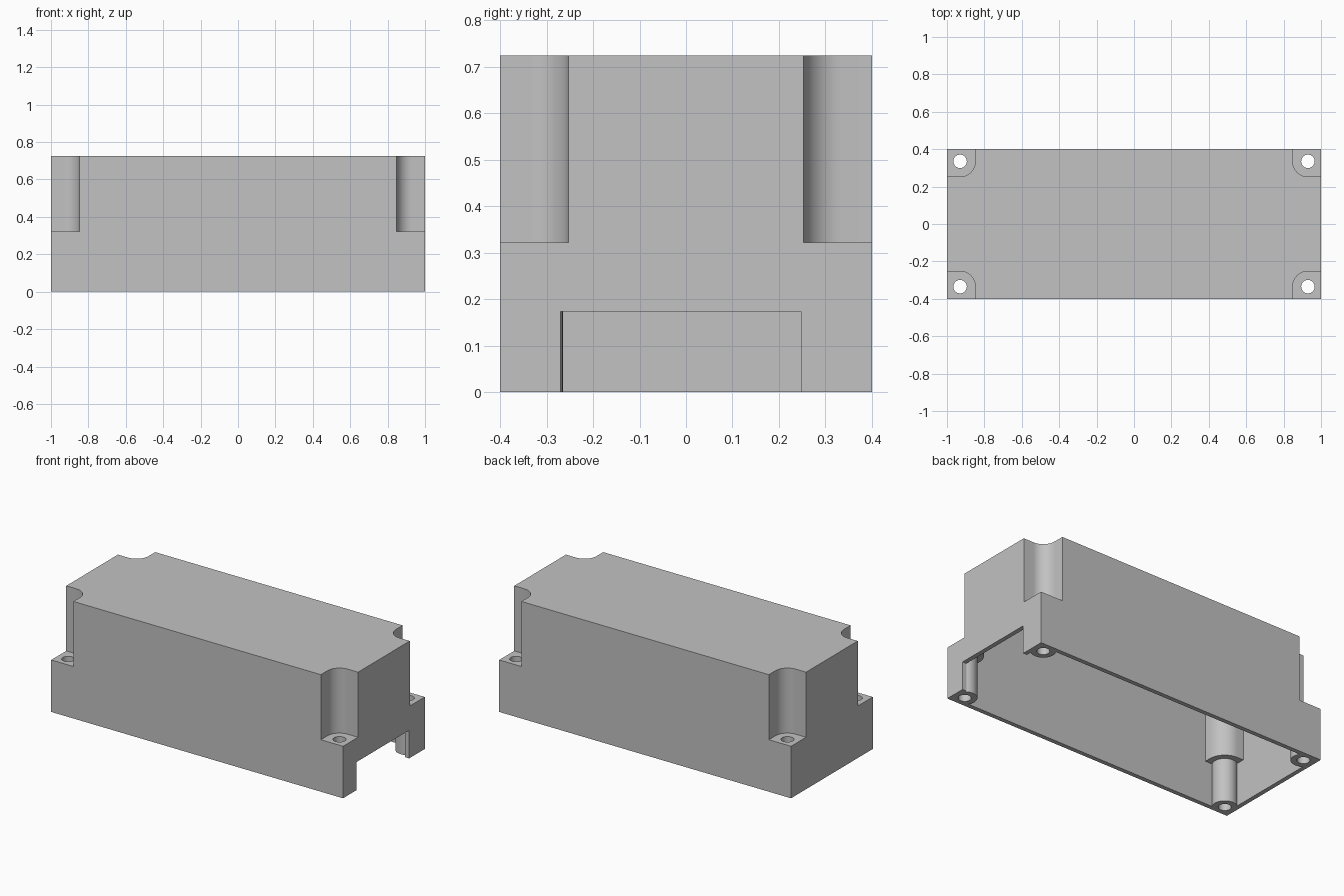
import bpy
import bmesh
from math import cos, sin, pi

old = bpy.data.objects.get("Cube")
if old:
    bpy.data.objects.remove(old, do_unlink=True)

HX, HY, HEIGHT = 1.0, 0.4, 0.725
WALL, ROOF = 0.027, 0.03
LEDGE, STEP = 0.322, 0.268        # top and underside of the screw ledges
CX, CY = 0.93, 0.335              # screw axis
CORNERS = [(sx, sy) for sx in (-1, 1) for sy in (-1, 1)]

grey = bpy.data.materials.new("plain grey")
grey.use_nodes = True
grey.diffuse_color = (0.54, 0.54, 0.54, 1)
grey.node_tree.nodes["Principled BSDF"].inputs["Base Color"].default_value = grey.diffuse_color


def prism(name, outlines, z0, z1):
    """Extrude closed outlines from z0 to z1 as one object."""
    bm = bmesh.new()
    for pts in outlines:
        face = bm.faces.new([bm.verts.new((x, y, z0)) for x, y in pts])
        top = bmesh.ops.extrude_face_region(bm, geom=[face])["geom"]
        verts = [v for v in top if isinstance(v, bmesh.types.BMVert)]
        bmesh.ops.translate(bm, verts=verts, vec=(0, 0, z1 - z0))
    bmesh.ops.recalc_face_normals(bm, faces=bm.faces)
    mesh = bpy.data.meshes.new(name)
    bm.to_mesh(mesh)
    bm.free()
    mesh.materials.append(grey)
    obj = bpy.data.objects.new(name, mesh)
    bpy.context.collection.objects.link(obj)
    return obj


def rect(x0, x1, y0, y1):
    return [(x0, y0), (x1, y0), (x1, y1), (x0, y1)]


def circles(r, n=40):
    return [[(sx * CX + r * cos(2 * pi * i / n), sy * CY + r * sin(2 * pi * i / n))
             for i in range(n)] for sx, sy in CORNERS]


def rounded_corners(r, n=14):
    """Corner blocks rounded around the screw axis, overshooting the walls."""
    ox, oy = HX + 0.05, HY + 0.05
    arc = [(CX + r * cos(a), CY + r * sin(a))
           for a in (pi + pi / 2 * i / n for i in range(n + 1))]
    pts = [(ox, oy), (CX - r, oy)] + arc + [(ox, CY - r)]
    return [[(sx * x, sy * y) for x, y in pts] for sx, sy in CORNERS]


def cut(target, cutter):
    mod = target.modifiers.new("cut", 'BOOLEAN')
    mod.operation, mod.solver, mod.object = 'DIFFERENCE', 'EXACT', cutter
    bpy.context.view_layer.objects.active = target
    bpy.ops.object.modifier_apply(modifier=mod.name)
    bpy.data.objects.remove(cutter, do_unlink=True)


# Cavity, leaving room for the notch walls and screw posts
cavity = prism("cavity", [rect(-HX + WALL, HX - WALL, -HY + WALL, HY - WALL)],
               -0.1, HEIGHT - ROOF)
cut(cavity, prism("notch_walls", rounded_corners(0.107), STEP, HEIGHT + 0.1))
cut(cavity, prism("posts", circles(0.07), -0.2, STEP + 0.05))

# Housing shell with corner notches, screw holes and end opening
housing = prism("housing", [rect(-HX, HX, -HY, HY)], 0, HEIGHT)
cut(housing, cavity)
cut(housing, prism("notches", rounded_corners(0.082), LEDGE, HEIGHT + 0.1))
cut(housing, prism("holes", circles(0.036), -0.1, LEDGE + 0.05))
cut(housing, prism("opening", [rect(HX - WALL - 0.001, HX + 0.1, -0.27, 0.247)], -0.1, 0.174))

bpy.ops.object.select_all(action='DESELECT')
housing.select_set(True)
bpy.context.view_layer.objects.active = housing
bpy.ops.object.shade_smooth_by_angle(angle=pi / 6)
